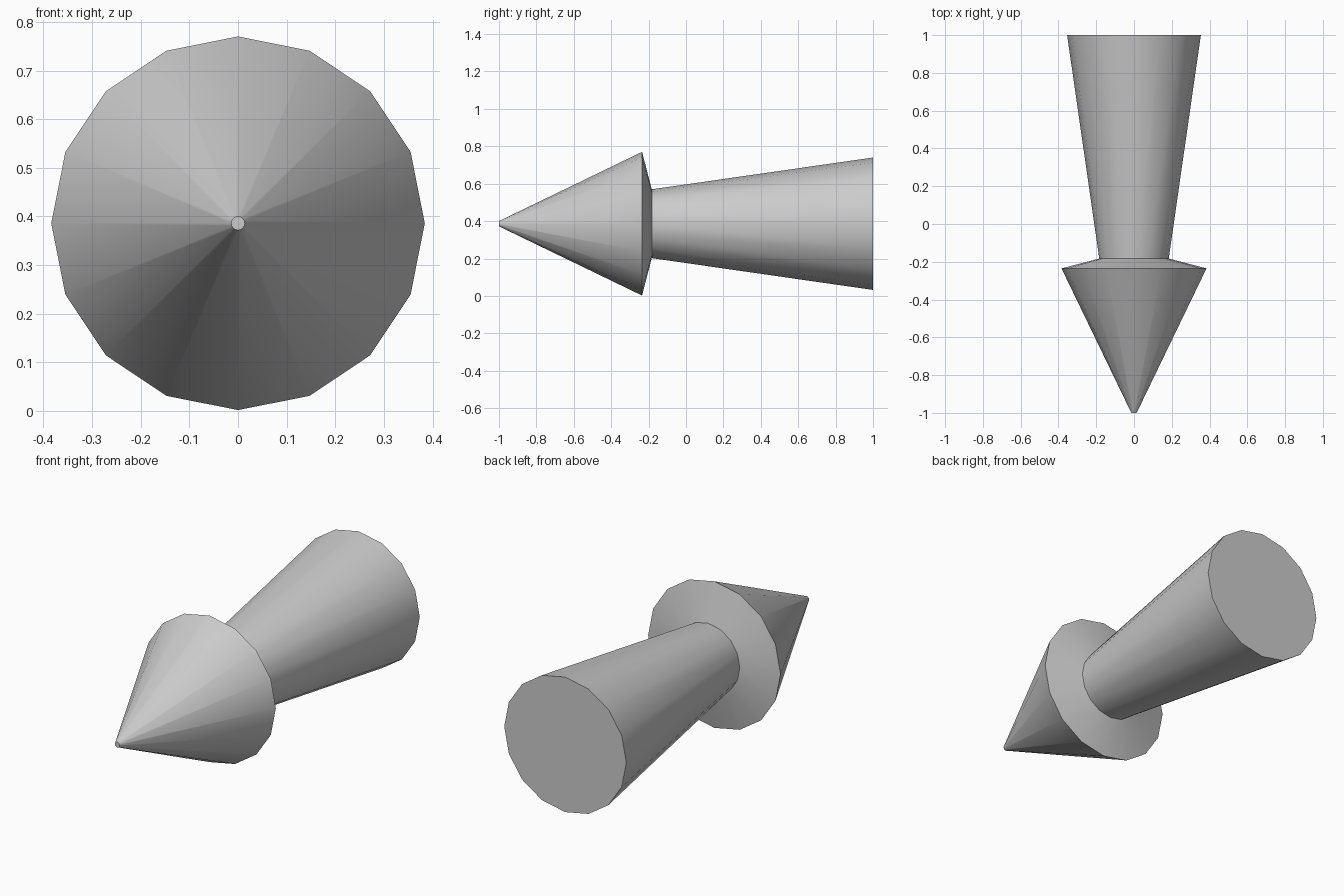
import bpy, bmesh, math

if "Cube" in bpy.data.objects:
    bpy.data.objects.remove(bpy.data.objects["Cube"])

SIDES = 16
AXIS_Z = 0.386


def lathe_y(name, profile):
    """Closed solid of revolution around the y axis from (y, radius) points."""
    bm = bmesh.new()
    rings = []
    for y, r in profile:
        angles = [2 * math.pi * i / SIDES for i in range(SIDES)]
        rings.append([bm.verts.new((r * math.sin(a), y, AXIS_Z + r * math.cos(a))) for a in angles])
    for a, b in zip(rings, rings[1:]):
        for i in range(SIDES):
            j = (i + 1) % SIDES
            bm.faces.new((a[i], a[j], b[j], b[i]))
    bm.faces.new(rings[0])
    bm.faces.new(rings[-1])
    bmesh.ops.recalc_face_normals(bm, faces=bm.faces)
    mesh = bpy.data.meshes.new(name)
    bm.to_mesh(mesh)
    bm.free()
    obj = bpy.data.objects.new(name, mesh)
    bpy.context.collection.objects.link(obj)
    bpy.ops.object.select_all(action='DESELECT')
    obj.select_set(True)
    bpy.context.view_layer.objects.active = obj
    bpy.ops.object.shade_smooth_by_angle(angle=math.radians(30))
    return obj


# Pointed head, sloped shoulder and flaring shaft in one continuous profile
lathe_y("arrow_body", [(-1.0, 0.014), (-0.235, 0.384), (-0.183, 0.184), (1.0, 0.354)])
